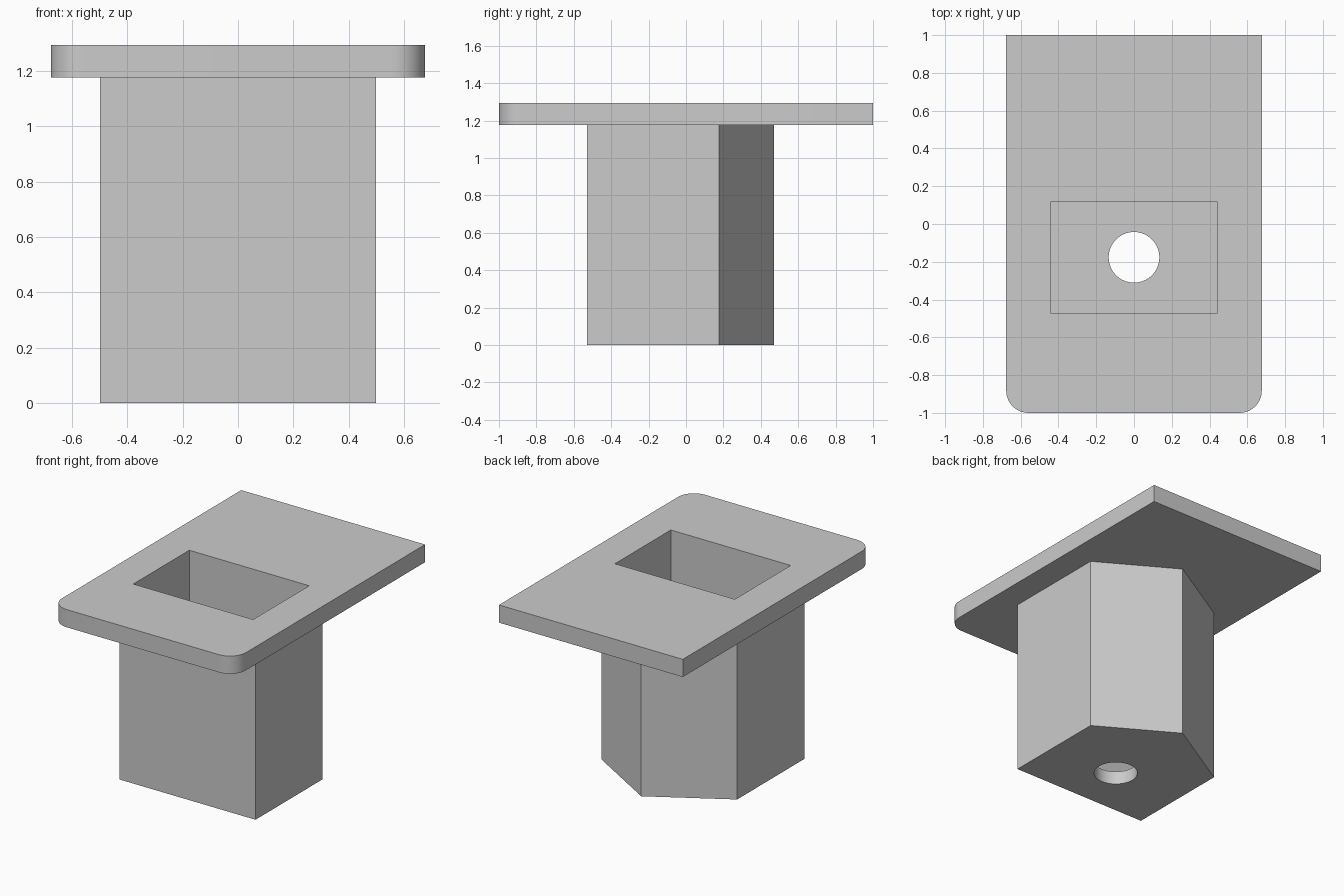
import bpy
import bmesh
from math import cos, sin, pi, radians

if "Cube" in bpy.data.objects:
    bpy.data.objects.remove(bpy.data.objects["Cube"], do_unlink=True)

U = 1 / 17            # design unit: the body is 17 units wide
BODY_TOP = 20 * U
TOP = 22 * U

grey = bpy.data.materials.new("plain grey")
grey.use_nodes = True
grey.diffuse_color = (0.6, 0.6, 0.6, 1)
grey.node_tree.nodes["Principled BSDF"].inputs["Base Color"].default_value = (0.6, 0.6, 0.6, 1)


def arc(cx, cy, r, start, end, steps):
    angles = [start + (end - start) * i / steps for i in range(steps + 1)]
    return [(cx + r * cos(a), cy + r * sin(a)) for a in angles]


def prism(name, outline, z0, z1):
    """Extrude a counter-clockwise outline from z0 to z1."""
    bm = bmesh.new()
    face = bm.faces.new([bm.verts.new((x, y, z0)) for x, y in outline])
    new = bmesh.ops.extrude_face_region(bm, geom=[face])["geom"]
    bmesh.ops.translate(bm, vec=(0, 0, z1 - z0),
                        verts=[v for v in new if isinstance(v, bmesh.types.BMVert)])
    bmesh.ops.recalc_face_normals(bm, faces=bm.faces)
    mesh = bpy.data.meshes.new(name)
    bm.to_mesh(mesh)
    bm.free()
    mesh.materials.append(grey)
    obj = bpy.data.objects.new(name, mesh)
    bpy.context.collection.objects.link(obj)
    return obj


def combine(target, tool, operation):
    """Apply a boolean and discard the tool."""
    mod = target.modifiers.new(operation.lower(), "BOOLEAN")
    mod.operation = operation
    mod.solver = "EXACT"
    mod.object = tool
    bpy.context.view_layer.objects.active = target
    bpy.ops.object.modifier_apply(modifier=mod.name)
    bpy.data.objects.remove(tool, do_unlink=True)


# Flange plate with two rounded front corners
w, l, r = 11.5 * U, 17 * U, 2 * U
plate_outline = (arc(-w + r, -l + r, r, pi, 1.5 * pi, 12)
                 + arc(w - r, -l + r, r, 1.5 * pi, 2 * pi, 12)
                 + [(w, l), (-w, l)])
socket = prism("flanged_socket", plate_outline, BODY_TOP, TOP)

# Five-sided body with a pointed back, running up into the plate
b = 8.5 * U
body_outline = [(-b, -9 * U), (b, -9 * U), (b, 3 * U), (0, 8 * U), (-b, 3 * U)]
combine(socket, prism("body", body_outline, 0, 21 * U), "UNION")

# Rectangular pocket, open at the top
p, y0, y1 = 7.5 * U, -8 * U, 2 * U
pocket_outline = [(-p, y0), (p, y0), (p, y1), (-p, y1)]
combine(socket, prism("pocket_cutter", pocket_outline, 1.5 * U, TOP + U), "DIFFERENCE")

# Round hole through the pocket floor
hole_outline = arc(0, -3 * U, 2.28 * U, 0, 2 * pi, 64)[:-1]
combine(socket, prism("hole_cutter", hole_outline, -U, 3 * U), "DIFFERENCE")

# Smooth the round surfaces, keep the edges sharp
bpy.ops.object.select_all(action="DESELECT")
socket.select_set(True)
bpy.context.view_layer.objects.active = socket
bpy.ops.object.shade_smooth_by_angle(angle=radians(20))
